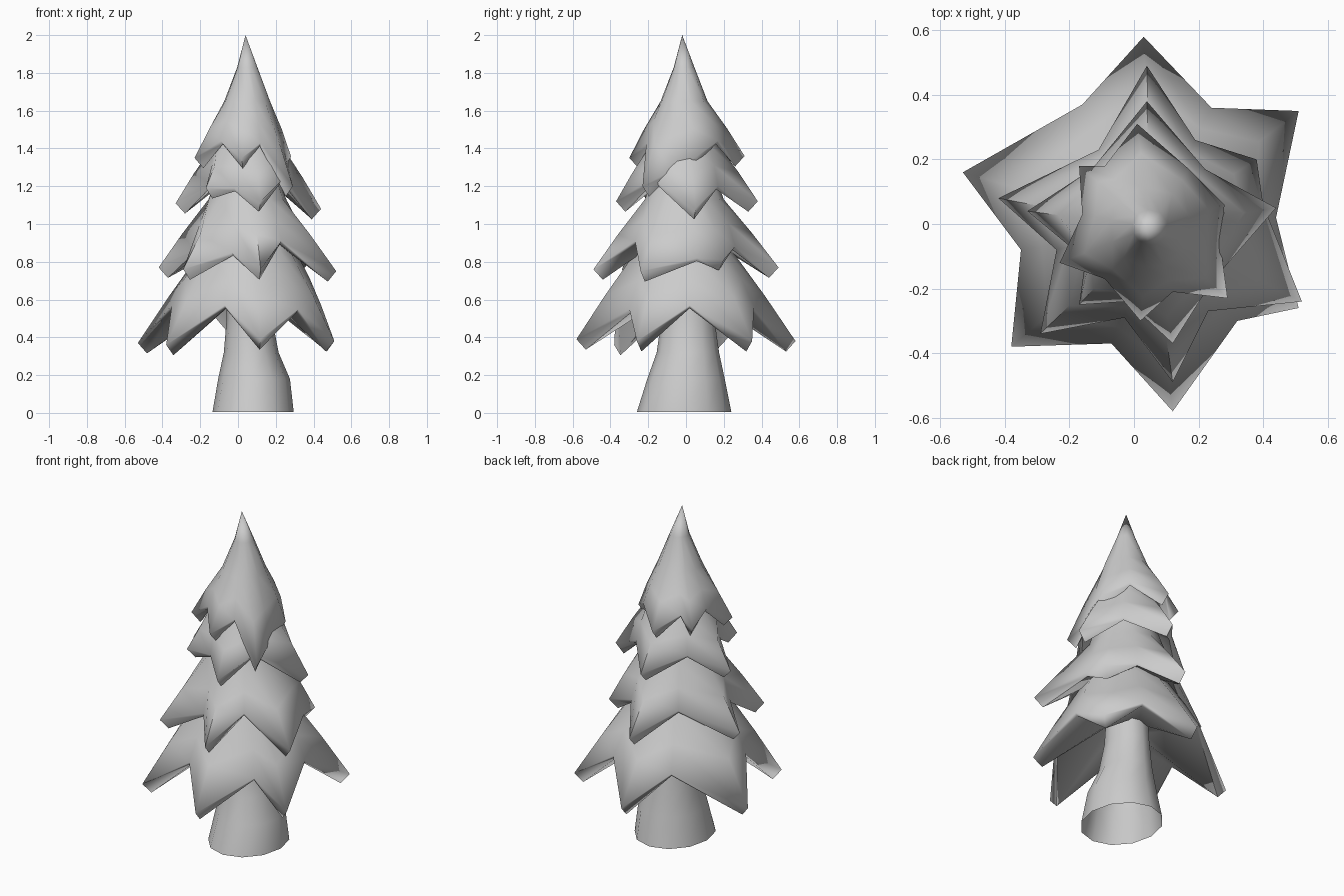
import bpy, bmesh, math
from mathutils import Vector

if "Cube" in bpy.data.objects:
    bpy.data.objects.remove(bpy.data.objects["Cube"])


def finish(bm, name, angle):
    bmesh.ops.recalc_face_normals(bm, faces=bm.faces)
    me = bpy.data.meshes.new(name)
    bm.to_mesh(me)
    bm.free()
    ob = bpy.data.objects.new(name, me)
    bpy.context.collection.objects.link(ob)
    bpy.ops.object.select_all(action='DESELECT')
    ob.select_set(True)
    bpy.context.view_layer.objects.active = ob
    bpy.ops.object.shade_smooth_by_angle(angle=math.radians(angle))
    return ob


def loft(bm, rings):
    """Skin a list of point rings; returns vertex rings."""
    vs = [[bm.verts.new(p) for p in r] for r in rings]
    n = len(vs[0])
    for a, b in zip(vs, vs[1:]):
        for i in range(n):
            j = (i + 1) % n
            bm.faces.new((a[i], a[j], b[j], b[i]))
    return vs


def branch_tier(name, tips, notches, tops, apex=None):
    """Star-edged skirt: tips and notches alternate counter-clockwise,
    tops are (radius, z) circles from the top down."""
    c = Vector((0.05, -0.01, 0))
    rim = []
    for t, n in zip(tips, notches):
        rim += [Vector(t) - c, Vector(n) - c]

    def flat(p):
        return Vector((p.x, p.y, 0)).normalized()

    def circle(r, z):
        return [flat(p) * r + Vector((0, 0, z)) for p in rim]

    rings = [circle(r, z) for r, z in tops]
    rings.append([p.lerp(q, 0.5) + flat(q) * 0.006 for p, q in zip(rings[-1], rim)])
    rings.append(rim)
    # Thick blunt edge, then the underside up to the trunk
    lip = []
    for i, p in enumerate(rim):
        k = 0.05 if i % 2 == 0 else 0.015
        lip.append(p - flat(p) * k - Vector((0, 0, k * 1.1)))
    rings.append(lip)
    rings.append(circle(0.11, notches[0][2] + 0.06))
    bm = bmesh.new()
    top = loft(bm, [[p + c for p in r] for r in rings])[0]
    if apex:
        tip = bm.verts.new(apex)
        for i in range(len(top)):
            bm.faces.new((tip, top[i], top[(i + 1) % len(top)]))
    else:
        bm.faces.new(top)
    return finish(bm, name, 70)


# Trunk: open flared ellipses (centre x, centre y, radius x, radius y, z)
bm = bmesh.new()
trunk = [(0.08, -0.01, 0.215, 0.25, 0.005), (0.085, 0, 0.19, 0.205, 0.18),
         (0.07, 0.01, 0.145, 0.165, 0.32), (0.06, 0.01, 0.12, 0.14, 0.5),
         (0.05, 0, 0.11, 0.12, 0.75)]
loft(bm, [[(x + rx * math.cos(k * math.tau / 12), y + ry * math.sin(k * math.tau / 12), z)
           for k in range(12)] for x, y, rx, ry, z in trunk])
finish(bm, "trunk", 40)

# Branch tiers, bottom to top; points run counter-clockwise from the back
branch_tier("bottom_branches",
            [(0.03, 0.58, 0.38), (-0.53, 0.16, 0.37), (-0.38, -0.38, 0.36),
             (0.12, -0.58, 0.39), (0.51, -0.26, 0.38), (0.51, 0.35, 0.38)],
            [(-0.16, 0.37, 0.56), (-0.35, -0.08, 0.57), (-0.07, -0.37, 0.57),
             (0.32, -0.30, 0.55), (0.44, 0.02, 0.57), (0.24, 0.36, 0.56)],
            [(0.2, 0.98), (0.26, 0.85)])
branch_tier("lower_middle_branches",
            [(0.04, 0.49, 0.77), (-0.42, 0.08, 0.77), (-0.29, -0.34, 0.76),
             (0.12, -0.49, 0.76), (0.52, -0.24, 0.75), (0.38, 0.2, 0.81)],
            [(-0.11, 0.23, 0.88), (-0.24, -0.08, 0.87), (-0.03, -0.29, 0.85),
             (0.23, -0.27, 0.91), (0.40, 0.06, 0.82), (0.19, 0.26, 0.88)],
            [(0.16, 1.27), (0.21, 1.13)])
branch_tier("upper_middle_branches",
            [(0.04, 0.38, 1.12), (-0.33, 0.04, 1.11), (-0.17, -0.25, 1.19),
             (0.12, -0.37, 1.12), (0.44, 0.05, 1.08)],
            [(-0.13, 0.17, 1.2), (-0.15, -0.11, 1.22), (-0.02, -0.24, 1.19),
             (0.24, -0.18, 1.24), (0.22, 0.17, 1.2)],
            [(0.13, 1.55), (0.18, 1.42)])
branch_tier("top_branches",
            [(0.01, 0.31, 1.36), (-0.17, 0.18, 1.37), (-0.23, -0.12, 1.35),
             (0.02, -0.3, 1.35), (0.29, -0.23, 1.2), (0.28, 0.06, 1.36)],
            [(-0.09, 0.18, 1.44), (-0.16, 0.03, 1.44), (-0.09, -0.17, 1.44),
             (0.12, -0.21, 1.43), (0.27, -0.08, 1.28), (0.17, 0.17, 1.44)],
            [(0.055, 1.83), (0.125, 1.65)], apex=(0.04, -0.02, 2.0))
